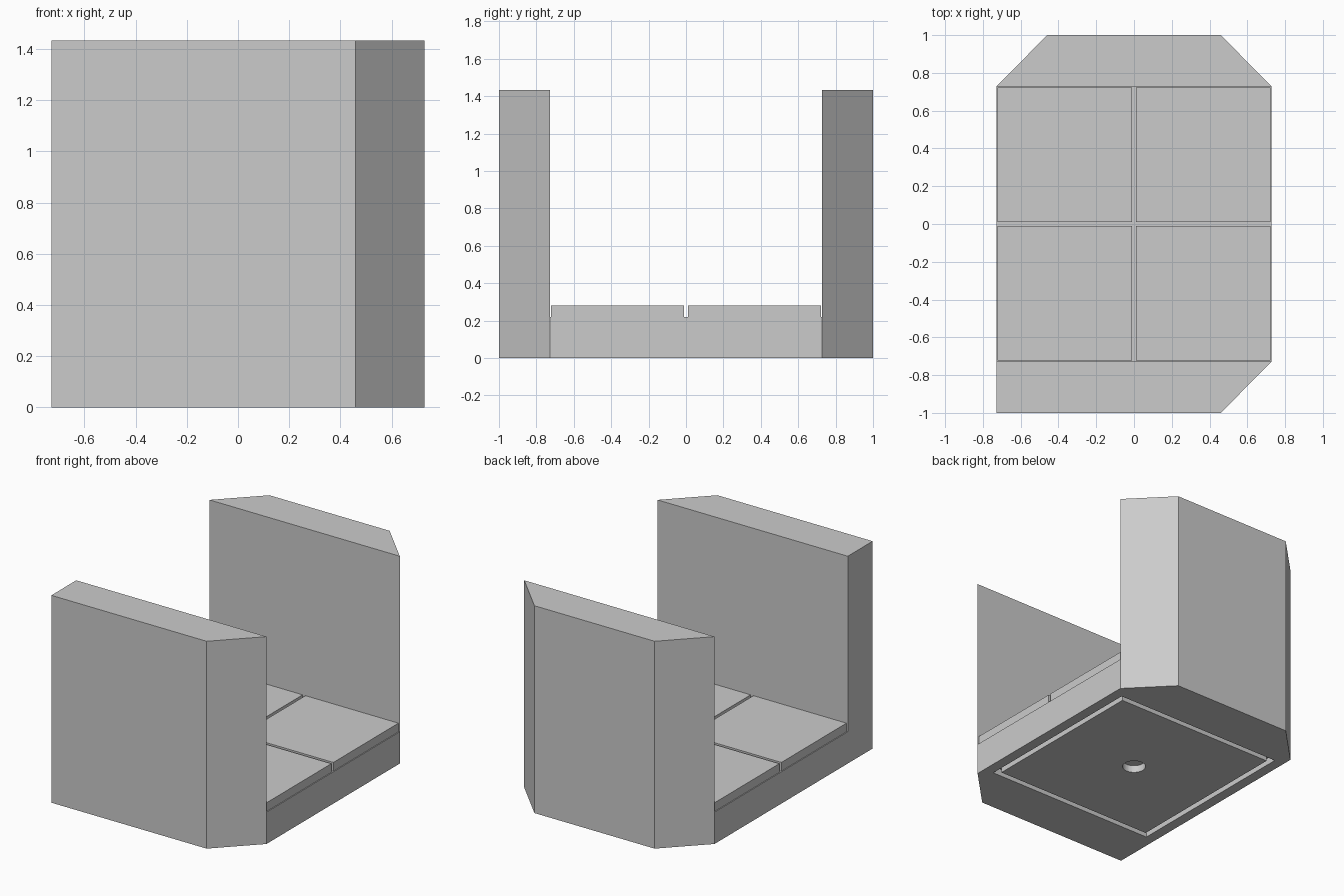
import bpy
import bmesh

cube = bpy.data.objects.get("Cube")
if cube:
    bpy.data.objects.remove(cube, do_unlink=True)

SIDE = 0.728      # half width of the floor
CHAMFER = 0.27
HEIGHT = 1.434
FLOOR = 0.22

grey = bpy.data.materials.new("plain grey")
grey.use_nodes = True
grey.diffuse_color = (0.6, 0.6, 0.6, 1)
grey.node_tree.nodes["Principled BSDF"].inputs["Base Color"].default_value = (0.6, 0.6, 0.6, 1)


def box(name, low, high):
    size = [b - a for a, b in zip(low, high)]
    middle = [(a + b) / 2 for a, b in zip(low, high)]
    bpy.ops.mesh.primitive_cube_add(size=1, location=middle)
    ob = bpy.context.object
    ob.name = name
    ob.scale = size
    bpy.ops.object.transform_apply(location=False, rotation=False, scale=True)
    ob.data.materials.append(grey)
    return ob


def prism(name, outline, height):
    bm = bmesh.new()
    base = bm.faces.new([bm.verts.new((x, y, 0)) for x, y in outline])
    top = bmesh.ops.extrude_face_region(bm, geom=[base])["geom"]
    bmesh.ops.translate(bm, vec=(0, 0, height),
                        verts=[v for v in top if isinstance(v, bmesh.types.BMVert)])
    bmesh.ops.recalc_face_normals(bm, faces=bm.faces)
    mesh = bpy.data.meshes.new(name)
    bm.to_mesh(mesh)
    bm.free()
    ob = bpy.data.objects.new(name, mesh)
    bpy.context.collection.objects.link(ob)
    mesh.materials.append(grey)
    return ob


def cut(target, cutter):
    cutter.hide_render = True
    mod = target.modifiers.new("cut", "BOOLEAN")
    mod.operation = "DIFFERENCE"
    mod.solver = "EXACT"
    mod.object = cutter
    bpy.context.view_layer.objects.active = target
    bpy.ops.object.modifier_apply(modifier=mod.name)
    bpy.data.objects.remove(cutter, do_unlink=True)


# Base and both end walls: one solid, with one square corner at the front
inner = SIDE - CHAMFER + 0.002
outline = [(-SIDE, -1), (inner, -1), (SIDE, -SIDE), (SIDE, SIDE),
           (inner, 1), (-inner, 1), (-SIDE, SIDE)]
body = prism("base_and_walls", outline, HEIGHT)
cut(body, box("channel_cutter", (-1, -SIDE, FLOOR), (1, SIDE, 2)))

# Square groove under the base
OUT, IN, DEPTH = 0.655, 0.617, 0.05
for s in (-1, 1):
    a, b = sorted((s * IN, s * OUT))
    cut(body, box("groove_cutter", (a, -OUT, -0.1), (b, OUT, DEPTH)))
    cut(body, box("groove_cutter", (-OUT, a, -0.1), (OUT, b, DEPTH)))

# Round socket in the middle of the underside
bpy.ops.mesh.primitive_cylinder_add(vertices=48, radius=0.075, depth=0.2,
                                    location=(0, 0, DEPTH - 0.1))
cut(body, bpy.context.object)

# Four floor slabs with narrow gaps
GAP, EDGE = 0.011, 0.722
for sx, x_name in ((-1, "right"), (1, "left")):
    for sy, y_name in ((-1, "front"), (1, "back")):
        x0, x1 = sorted((sx * GAP, sx * EDGE))
        y0, y1 = sorted((sy * GAP, sy * EDGE))
        box(f"floor_slab_{y_name}_{x_name}", (x0, y0, FLOOR), (x1, y1, 0.28))
